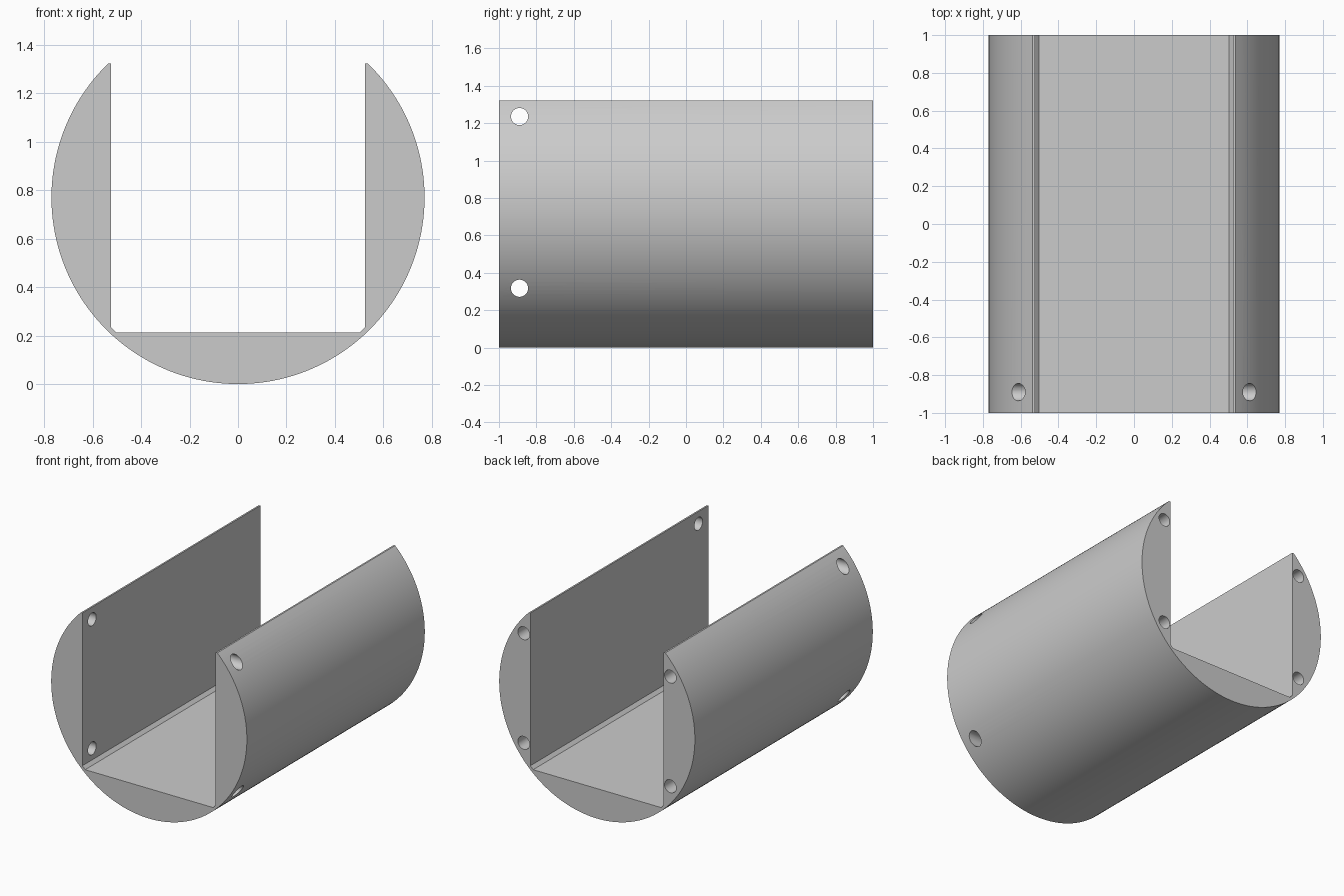
import bpy, bmesh, math
from mathutils import Matrix

cube = bpy.data.objects.get("Cube")
if cube:
    bpy.data.objects.remove(cube, do_unlink=True)

RADIUS = 0.77        # outer round, also its centre height
HALF_LEN = 1.0
WALL_X = 0.525       # inner wall faces
FLOOR_Z = 0.213
TOP_Z = 1.322
CHAMFER = 0.022
HOLE_R = 0.046
ARC_STEPS = 128

grey = bpy.data.materials.new("plain grey")
grey.use_nodes = True
color = (0.6, 0.6, 0.6, 1)
grey.diffuse_color = color
grey.node_tree.nodes["Principled BSDF"].inputs["Base Color"].default_value = color


def make_object(name, bm):
    bmesh.ops.recalc_face_normals(bm, faces=bm.faces)
    mesh = bpy.data.meshes.new(name)
    bm.to_mesh(mesh)
    bm.free()
    mesh.materials.append(grey)
    obj = bpy.data.objects.new(name, mesh)
    bpy.context.collection.objects.link(obj)
    return obj


# Cradle: round outside, square channel inside, chamfered inner corners
rise = TOP_Z - RADIUS
start = math.asin(rise / RADIUS)
sweep = math.pi + 2 * start
profile = []
for i in range(ARC_STEPS + 1):
    a = start - sweep * i / ARC_STEPS
    profile.append((RADIUS * math.cos(a), RADIUS + RADIUS * math.sin(a)))
inner = [(-WALL_X, TOP_Z), (-WALL_X, FLOOR_Z + CHAMFER), (-WALL_X + CHAMFER, FLOOR_Z)]
profile += inner + [(-x, z) for x, z in reversed(inner)]

bm = bmesh.new()
face = bm.faces.new([bm.verts.new((x, -HALF_LEN, z)) for x, z in profile])
ext = bmesh.ops.extrude_face_region(bm, geom=[face])
verts = [g for g in ext["geom"] if isinstance(g, bmesh.types.BMVert)]
bmesh.ops.translate(bm, verts=verts, vec=(0, 2 * HALF_LEN, 0))
cradle = make_object("channel_cradle", bm)

# Drill bits: cross holes near the front, blind holes in the back end
bm = bmesh.new()


def drill(centre, axis, depth):
    matrix = Matrix.Translation(centre) @ Matrix.Rotation(math.pi / 2, 4, axis)
    bmesh.ops.create_cone(bm, cap_ends=True, segments=32, radius1=HOLE_R,
                          radius2=HOLE_R, depth=depth, matrix=matrix)


for side in (-1, 1):
    drill((0, -0.89, RADIUS + 0.006 + side * 0.459), "Y", 2)
    for level in (-1, 1):
        drill((side * 0.577, HALF_LEN, RADIUS + 0.004 + level * 0.39), "X", 0.4)
cutter = make_object("hole_cutter", bm)
cutter.hide_render = True

# Cut the holes, then shade
mod = cradle.modifiers.new("holes", "BOOLEAN")
mod.operation = "DIFFERENCE"
mod.solver = "EXACT"
mod.object = cutter
bpy.ops.object.select_all(action="DESELECT")
bpy.context.view_layer.objects.active = cradle
cradle.select_set(True)
bpy.ops.object.modifier_apply(modifier=mod.name)
bpy.data.objects.remove(cutter, do_unlink=True)
bpy.ops.object.shade_smooth_by_angle(angle=math.radians(30))
